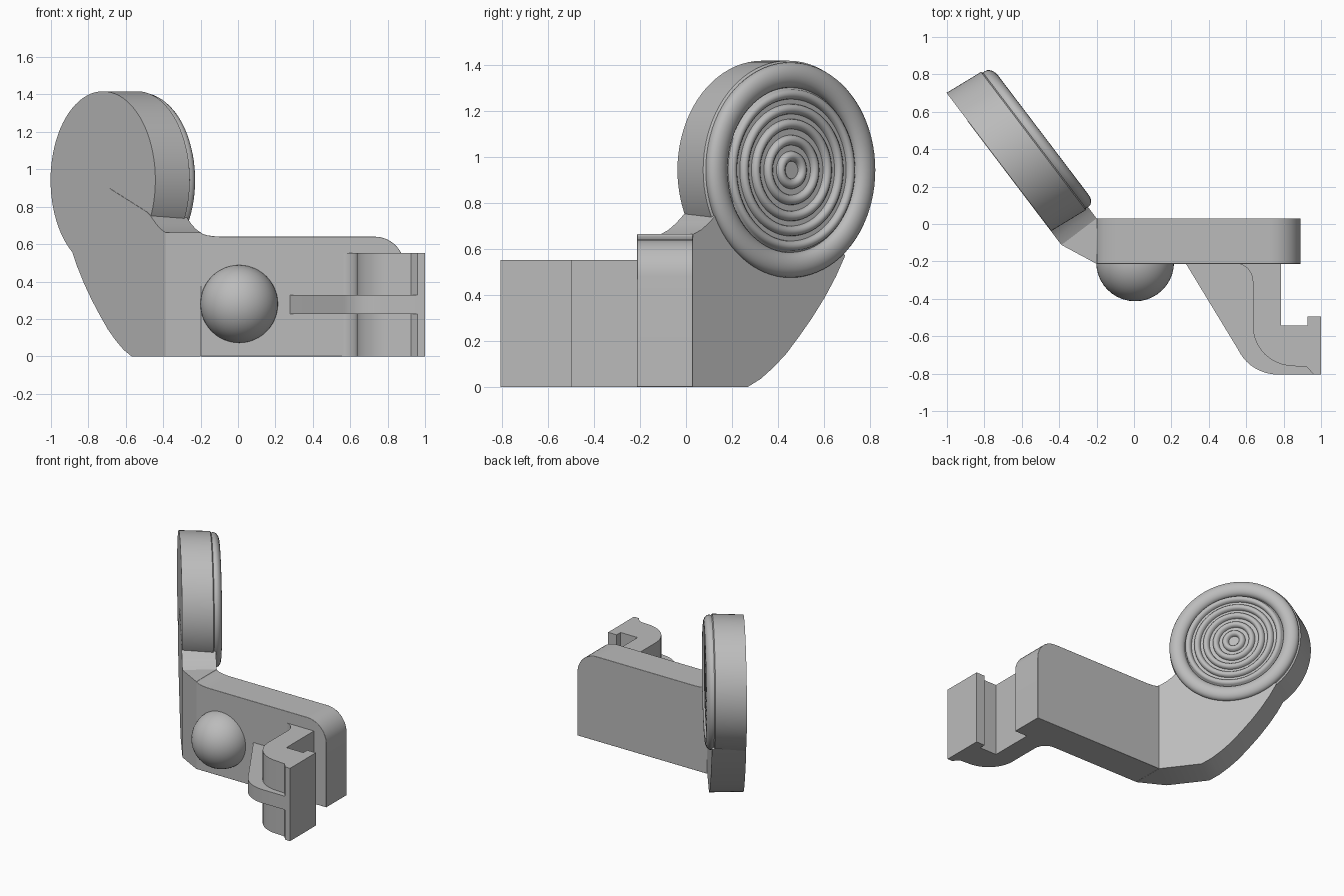
import bpy, bmesh
from math import sin, cos, pi, radians
from mathutils import Vector, Matrix

cube = bpy.data.objects.get("Cube")
if cube:
    bpy.data.objects.remove(cube, do_unlink=True)

grey = bpy.data.materials.new("plain grey")
grey.use_nodes = True
colour = (0.5, 0.5, 0.5, 1)
grey.diffuse_color = colour
grey.node_tree.nodes["Principled BSDF"].inputs["Base Color"].default_value = colour

X, Y, Z = Vector((1, 0, 0)), Vector((0, 1, 0)), Vector((0, 0, 1))


def finish(name, bm, angle=30):
    bmesh.ops.recalc_face_normals(bm, faces=bm.faces)
    mesh = bpy.data.meshes.new(name)
    bm.to_mesh(mesh)
    bm.free()
    mesh.materials.append(grey)
    obj = bpy.data.objects.new(name, mesh)
    bpy.context.collection.objects.link(obj)
    bpy.ops.object.select_all(action="DESELECT")
    obj.select_set(True)
    bpy.context.view_layer.objects.active = obj
    bpy.ops.object.shade_smooth_by_angle(angle=radians(angle))
    return obj


def prism(name, points, origin, u, v, w):
    """Extrude a flat outline in the u, v plane along w."""
    bm = bmesh.new()
    face = bm.faces.new([bm.verts.new(origin + u * a + v * b) for a, b in points])
    new = bmesh.ops.extrude_face_region(bm, geom=[face])["geom"]
    bmesh.ops.translate(bm, vec=w, verts=[g for g in new if isinstance(g, bmesh.types.BMVert)])
    return finish(name, bm)


def arc(cx, cy, rx, ry, start, end, steps=10):
    angles = [radians(start + (end - start) * i / steps) for i in range(steps + 1)]
    return [(cx + rx * cos(t), cy + ry * sin(t)) for t in angles]


# Upright plate with one rounded top corner and a small fillet at the bend
outline = [(-0.2, 0), (0.89, 0)] + arc(0.73, 0.48, 0.16, 0.16, 0, 90)
outline += arc(-0.08, 0.665, 0.12, 0.025, 270, 180, 6)
plate = prism("plate", outline, Y * -0.213, X, Z, Y * 0.243)
bevel = plate.modifiers.new("soft_edge", "BEVEL")
bevel.width = 0.012
bevel.segments = 2
bevel.limit_method = "ANGLE"
bevel.angle_limit = radians(60)

# Wedge that turns the bend
prism("bend_wedge", [(-0.388, -0.112), (-0.2, -0.213), (-0.2, 0.03)],
      Vector((0, 0, 0)), X, Y, Z * 0.662)

# Angled arm, curved underneath, with a neck that meets the disc
along = Vector((-0.605, 0.797, 0))
arm_outline = [(0, 0), (0.3, 0), (0.37, 0.035), (0.44, 0.085), (0.51, 0.145), (0.58, 0.22),
               (0.65, 0.3), (0.72, 0.39), (0.78, 0.48), (0.83, 0.57), (0.5, 0.9),
               (0.16, 0.77), (0.13, 0.75), (0.085, 0.71), (0.045, 0.682), (0, 0.662)]
prism("arm", arm_outline, Vector((-0.388, -0.112, 0)), along, Z, Vector((0.188, 0.142, 0)))

# Disc with a rounded rim and concentric ridges
floor = 0.24
profile = [(0, 0), (0.475, 0), (0.475, 0.215), (0.465, 0.222)]
profile += arc(0.413, 0.235, 0.055, 0.042, 0, 180, 10)
for radius in (0.33, 0.265, 0.2, 0.13, 0.06):
    profile += arc(radius, floor, 0.022, 0.026, 0, 180, 6)
profile += [(0, floor)]
bm = bmesh.new()
verts = [bm.verts.new((r, 0, h)) for r, h in profile]
edges = [bm.edges.new(pair) for pair in zip(verts, verts[1:])]
bmesh.ops.spin(bm, geom=verts + edges, cent=(0, 0, 0), axis=Z, angle=2 * pi, steps=80)
bmesh.ops.remove_doubles(bm, verts=bm.verts, dist=0.0005)
lean = Matrix((along * 0.975, Z, Vector((0.855, 0.519, 0)))).transposed().to_4x4()
bm.transform(Matrix.Translation((-0.722, 0.332, 0.942)) @ lean)
finish("ridged_disc", bm, 40)

# Ball set into the front of the plate
bm = bmesh.new()
bmesh.ops.create_uvsphere(bm, u_segments=40, v_segments=24, radius=0.208)
bm.transform(Matrix.Translation((0.006, -0.205, 0.28)))
finish("ball", bm)

# Hook clip, full height
hook = arc(0.54, -0.305, 0.095, 0.095, 90, 0, 6)
hook += arc(0.855, -0.545, 0.22, 0.215, 180, 270)
hook += [(0.925, -0.765), (0.96, -0.805), (1, -0.805), (1, -0.495), (0.928, -0.495),
         (0.928, -0.542), (0.786, -0.542), (0.786, -0.2), (0.54, -0.2)]
prism("hook_clip", hook, Vector((0, 0, 0)), X, Y, Z * 0.552)

# Thin rib that braces the hook
rib = [(0.27, -0.2), (0.278, -0.213)] + arc(0.77, -0.575, 0.235, 0.23, 205, 270)
rib += [(0.96, -0.805), (0.9, -0.7), (0.7, -0.5), (0.7, -0.2)]
prism("brace_rib", rib, Z * 0.226, X, Y, Z * 0.103)
